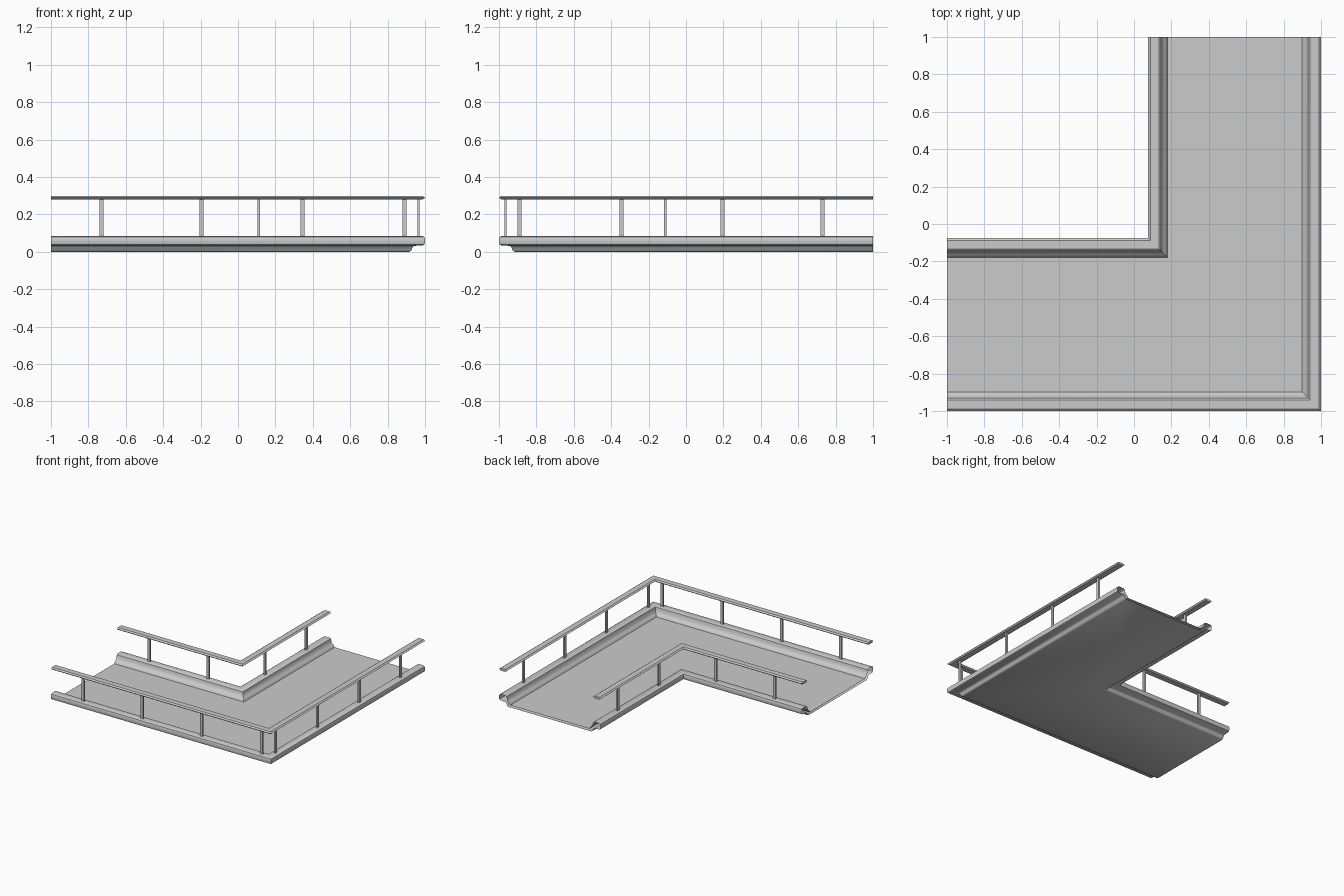
import bpy, bmesh
from mathutils import Matrix

if "Cube" in bpy.data.objects:
    bpy.data.objects.remove(bpy.data.objects["Cube"])

INNER = 0.925   # distance from the outer edge to the inner edge of the walkway


def finish(bm, name, smooth=False):
    bmesh.ops.recalc_face_normals(bm, faces=bm.faces)
    me = bpy.data.meshes.new(name)
    bm.to_mesh(me)
    bm.free()
    ob = bpy.data.objects.new(name, me)
    bpy.context.collection.objects.link(ob)
    if smooth:
        bpy.ops.object.select_all(action='DESELECT')
        ob.select_set(True)
        bpy.context.view_layer.objects.active = ob
        bpy.ops.object.shade_smooth_by_angle(angle=0.7)
    return ob


def sweep_corner(name, profile, cap=False, smooth=False):
    """Sweep a closed (inset, z) profile along the mitred L-shaped path."""
    bm = bmesh.new()
    rings = [[bm.verts.new(p) for p in ring] for ring in (
        [(-1, -1 + d, z) for d, z in profile],
        [(1 - d, -1 + d, z) for d, z in profile],
        [(1 - d, 1, z) for d, z in profile])]
    n = len(profile)
    for a, b in zip(rings, rings[1:]):
        for i in range(n):
            j = (i + 1) % n
            bm.faces.new((a[i], a[j], b[j], b[i]))
    if cap:
        bm.faces.new(rings[0])
        bm.faces.new(rings[-1])
    return finish(bm, name, smooth)


# Walkway deck: rounded curbs on both edges, thin floor, open ends
curb = [(0.085, 0), (0.073, 0.008), (0.067, 0.025), (0.058, 0.032),
        (0.012, 0.035), (0.003, 0.04), (0, 0.05), (0, 0.07), (0.004, 0.08),
        (0.014, 0.085), (0.06, 0.085), (0.069, 0.079), (0.073, 0.065),
        (0.078, 0.046), (0.09, 0.037), (0.097, 0.031), (0.103, 0.018)]
far_curb = [(INNER - d, z) for d, z in reversed(curb)]
sweep_corner("walkway_deck", curb + far_curb, smooth=True)

# Handrails: flattened bar with bevelled edges above each curb
rail = [(0.0, 0.29), (0.012, 0.28), (0.058, 0.28), (0.07, 0.29),
        (0.058, 0.299), (0.012, 0.299)]
sweep_corner("outer_handrail", rail, cap=True)
sweep_corner("inner_handrail", [(INNER - d, z) for d, z in rail], cap=True)


# Railing posts, repeated on both legs of the corner
def posts(name, inset, stations):
    bm = bmesh.new()
    for s in stations:
        for loc, size in (((s, -1 + inset), (0.023, 0.013)),
                          ((1 - inset, -s), (0.013, 0.023))):
            bmesh.ops.create_cube(bm, size=1, matrix=Matrix.Translation(
                (*loc, 0.1825)) @ Matrix.Diagonal((*size, 0.199, 1)))
    return finish(bm, name)


posts("outer_posts", 0.035, (-0.73, -0.195, 0.345, 0.89))
posts("inner_posts", INNER - 0.035, (-0.73, -0.195))
